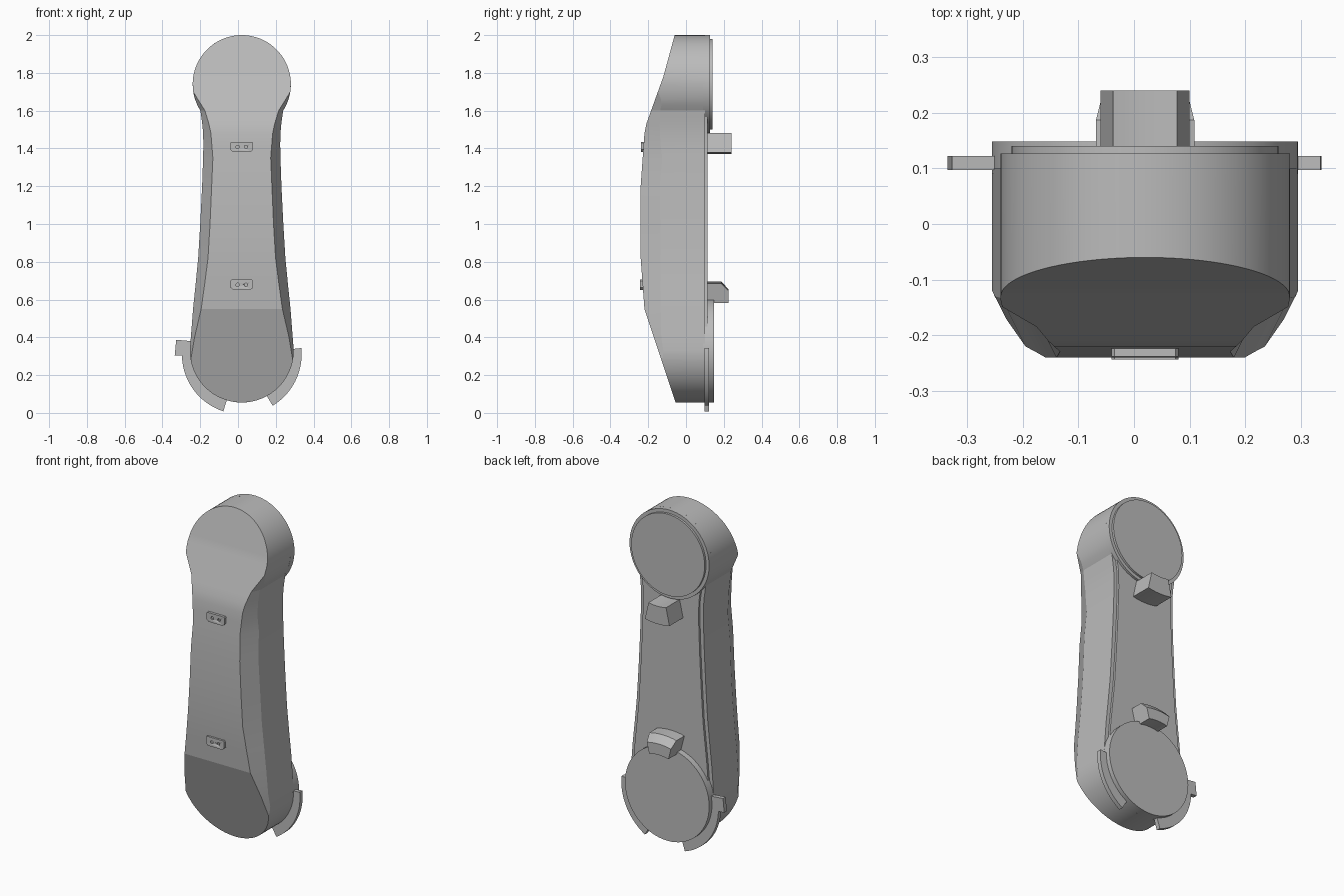
import bpy, bmesh
from math import sin, cos, pi, sqrt, radians

if "Cube" in bpy.data.objects:
    bpy.data.objects.remove(bpy.data.objects["Cube"])

grey = bpy.data.materials.new("plain grey")
grey.use_nodes = True
grey.diffuse_color = (0.5, 0.5, 0.5, 1)
grey.node_tree.nodes["Principled BSDF"].inputs["Base Color"].default_value = (0.5, 0.5, 0.5, 1)

CX = 0.02            # centre line of the arm
TOP_Z, TOP_R = 1.74, 0.26
LOW_Z, LOW_R = 0.33, 0.275


def lerp(table, z):
    for (z0, v0), (z1, v1) in zip(table, table[1:]):
        if z <= z1:
            return v0 + (v1 - v0) * max(0, z - z0) / (z1 - z0)
    return table[-1][1]


def loft(name, loops, angle=11):
    """Skin equal-length closed loops and cap both ends."""
    bm = bmesh.new()
    rings = [[bm.verts.new(p) for p in loop] for loop in loops]
    n = len(rings[0])
    for a, b in zip(rings, rings[1:]):
        for i in range(n):
            j = (i + 1) % n
            bm.faces.new((a[i], a[j], b[j], b[i]))
    bm.faces.new(rings[0])
    bm.faces.new(rings[-1])
    bmesh.ops.remove_doubles(bm, verts=bm.verts, dist=0.0005)
    bmesh.ops.recalc_face_normals(bm, faces=bm.faces)
    mesh = bpy.data.meshes.new(name)
    bm.to_mesh(mesh)
    bm.free()
    mesh.materials.append(grey)
    ob = bpy.data.objects.new(name, mesh)
    bpy.context.collection.objects.link(ob)
    bpy.ops.object.select_all(action='DESELECT')
    ob.select_set(True)
    bpy.context.view_layer.objects.active = ob
    bpy.ops.object.shade_smooth_by_angle(angle=radians(angle))
    return ob


def slab(name, outline, y0, y1):
    return loft(name, [[(x, y, z) for x, z in outline] for y in (y0, y1)])


def disc(name, x, z, r, y0, y1, n=64):
    ring = [(x + r * cos(2 * pi * i / n), z + r * sin(2 * pi * i / n)) for i in range(n)]
    return slab(name, ring, y0, y1)


def sector(z, r0, r1, a0, a1, n):
    angles = [radians(a0 + (a1 - a0) * i / n) for i in range(n + 1)]
    return ([(CX + r1 * cos(a), z + r1 * sin(a)) for a in angles]
            + [(CX + r0 * cos(a), z + r0 * sin(a)) for a in reversed(angles)])


# Profiles of the arm along its height
SIDE = [(0.33, .275), (0.55, .258), (0.8, .232), (1.0, .22), (1.2, .21), (1.4, .203), (1.5, .205), (1.6, .219)]
EDGE = [(0.28, .27), (0.4, .25), (0.55, .215), (0.8, .18), (1.0, .168), (1.35, .153), (1.5, .165), (1.6, .195), (1.7, .257)]
FRONT = [(0.055, -.055), (0.28, -.13), (0.55, -.22), (0.82, -.24), (1.2, -.24), (1.48, -.22), (1.53, -.21), (1.78, -.12), (2.0, -.06)]


def half_width(z):
    if z < LOW_Z:
        return sqrt(max(0, LOW_R ** 2 - (z - LOW_Z) ** 2))
    if z > 1.6:
        return sqrt(max(0, TOP_R ** 2 - (z - TOP_Z) ** 2))
    return lerp(SIDE, z)


def section(z):
    w, yf = half_width(z), lerp(FRONT, z)
    wf = min(w, lerp(EDGE, z)) if 0.28 < z < 1.7 else w
    ys = min(yf + 2 * (w - wf), 0.0)
    half = [(w, 0.1), (w, ys), (wf, yf)]
    return ([(CX - x, y, z) for x, y in half]
            + [(CX + x, y, z) for x, y in reversed(half)])


# Main arm: round foot, waisted shaft, round head
N = 20
heights = [LOW_Z - LOW_R * cos(pi / 2 * i / N) for i in range(N + 1)]
heights += [0.28, 0.4, 0.47, 0.55, 0.68, 0.82, 1.0, 1.2, 1.35, 1.42, 1.48, 1.53, 1.57, 1.6, 1.63, 1.66, 1.7]
heights += [TOP_Z + TOP_R * sin(pi / 2 * i / N) for i in range(N + 1)]
loft("arm_body", [section(z) for z in sorted(heights)])

# Inset back panel and round bosses
rows = [0.4, 0.55, 0.8, 1.0, 1.2, 1.4, 1.5, 1.58]
panel = [(CX + half_width(z) - 0.022, z) for z in rows]
panel += [(2 * CX - x, z) for x, z in reversed(panel)]
slab("back_panel", panel, 0.09, 0.113)
disc("head_boss", CX, TOP_Z, TOP_R, 0.09, 0.127)
disc("head_cap", CX, TOP_Z, 0.24, 0.12, 0.14)
disc("foot_boss", CX, LOW_Z, LOW_R, 0.09, 0.148)

# Back lugs, wedge shaped around the bosses
slab("upper_lug", sector(TOP_Z, 0.265, 0.37, 257.5, 282.5, 6), 0.1, 0.24)
outline = sector(LOW_Z, 0.26, 0.365, 76, 104, 8)
bevelled = sector(LOW_Z, 0.26, 0.325, 76, 104, 8)
loft("lower_lug", [[(x, y, z) for x, z in o]
                   for o, y in ((outline, 0.1), (outline, 0.187), (bevelled, 0.225))])

# Curved guards around the foot
slab("left_guard", sector(0.31, 0.25, 0.317, -59, 6, 20), 0.097, 0.122)
slab("right_guard", sector(0.31, 0.25, 0.317, 180, 252, 20), 0.097, 0.122)
slab("right_guard_tab", [(-0.335, 0.305), (-0.25, 0.3), (-0.25, 0.38), (-0.327, 0.387)], 0.097, 0.122)

# Front pads, each with two small holes
for label, z, y in (("upper", 1.408, -0.238), ("lower", 0.678, -0.243)):
    pad = [(-0.06, 0.02), (-0.055, 0.027), (0.055, 0.027), (0.06, 0.02),
           (0.06, -0.014), (0.046, -0.027), (-0.046, -0.027), (-0.06, -0.014)]
    plate = slab(label + "_pad", [(CX + x, z + dz) for x, dz in pad], y, -0.2)
    for side, x in (("right", -0.022), ("left", 0.022)):
        cutter = disc(f"{label}_{side}_hole_cutter", CX + x, z, 0.009, y - 0.01, y + 0.008, 16)
        cutter.hide_render = True
        cutter.hide_set(True)
        cut = plate.modifiers.new("hole", 'BOOLEAN')
        cut.operation = 'DIFFERENCE'
        cut.object = cutter
